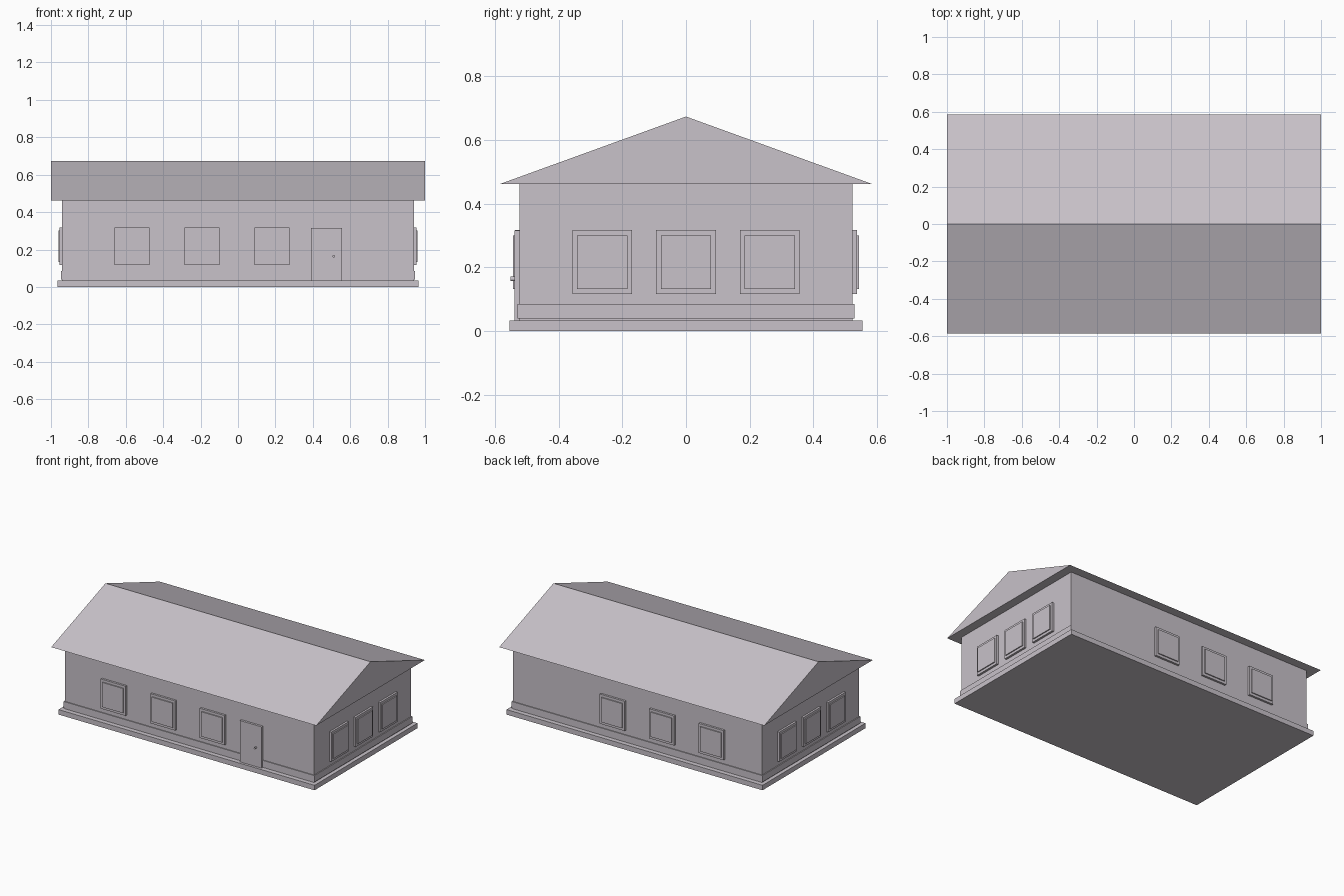
import bpy
from math import radians
from mathutils import Matrix, Vector

cube = bpy.data.objects.get("Cube")
if cube:
    bpy.data.objects.remove(cube, do_unlink=True)

# One plain colour for the whole building
grey = bpy.data.materials.new("warm grey")
colour = (0.58, 0.54, 0.585, 1)
grey.diffuse_color = colour
grey.use_nodes = True
grey.node_tree.nodes["Principled BSDF"].inputs["Base Color"].default_value = colour

HALF_X, HALF_Y = 0.94, 0.523   # wall half sizes
WINDOW_Z = 0.217


def mesh_object(name, verts, faces):
    mesh = bpy.data.meshes.new(name)
    mesh.from_pydata(verts, [], faces)
    mesh.materials.append(grey)
    obj = bpy.data.objects.new(name, mesh)
    bpy.context.collection.objects.link(obj)
    return obj


def box(name, low, high, matrix=Matrix()):
    verts = [matrix @ Vector((x, y, z))
             for x in (low[0], high[0]) for y in (low[1], high[1]) for z in (low[2], high[2])]
    faces = [(0, 1, 3, 2), (4, 6, 7, 5), (0, 4, 5, 1), (2, 3, 7, 6), (0, 2, 6, 4), (1, 5, 7, 3)]
    return mesh_object(name, verts, faces)


def block(name, x, y, bottom, top):
    return box(name, (-x, -y, bottom), (x, y, top))


# Foundation, plinth band and walls
block("foundation", 0.966, 0.555, 0, 0.034)
block("walls", HALF_X, HALF_Y, 0.034, 0.464)
block("plinth_band", HALF_X + 0.006, HALF_Y + 0.006, 0.04, 0.085)

# Solid gabled roof
profile = [(-0.585, 0.462), (0.585, 0.462), (0, 0.674)]
mesh_object("roof", [(x, y, z) for x in (-1, 1) for y, z in profile],
            [(0, 2, 1), (3, 4, 5), (0, 1, 4, 3), (1, 2, 5, 4), (2, 0, 3, 5)])


# Window: a frame with a raised pane, built facing -y, then turned to its wall
def window(name, along, wall, angle):
    turn = Matrix.Rotation(radians(angle), 4, "Z")
    place = turn @ Matrix.Translation((along, -wall, WINDOW_Z))
    box(name + "_frame", (-0.094, -0.014, -0.101), (0.094, 0.01, 0.101), place)
    box(name + "_pane", (-0.079, -0.021, -0.084), (0.079, 0, 0.084), place)


for i, x in enumerate((-0.566, -0.192, 0.181)):
    window(f"front_window_{i}", x, HALF_Y, 0)
    window(f"back_window_{i}", -x, HALF_Y, 180)
for i, y in enumerate((-0.263, 0, 0.263)):
    window(f"left_window_{i}", y, HALF_X, 90)
    window(f"right_window_{i}", y, HALF_X, -90)

# Front door with a round knob
box("front_door", (0.39, -0.538, 0.034), (0.555, -0.51, 0.316))
bpy.ops.mesh.primitive_cylinder_add(vertices=16, radius=0.007, depth=0.02,
                                    location=(0.512, -0.542, 0.164),
                                    rotation=(radians(90), 0, 0))
knob = bpy.context.object
knob.name = "door_knob"
knob.data.materials.append(grey)
bpy.ops.object.shade_smooth_by_angle()
